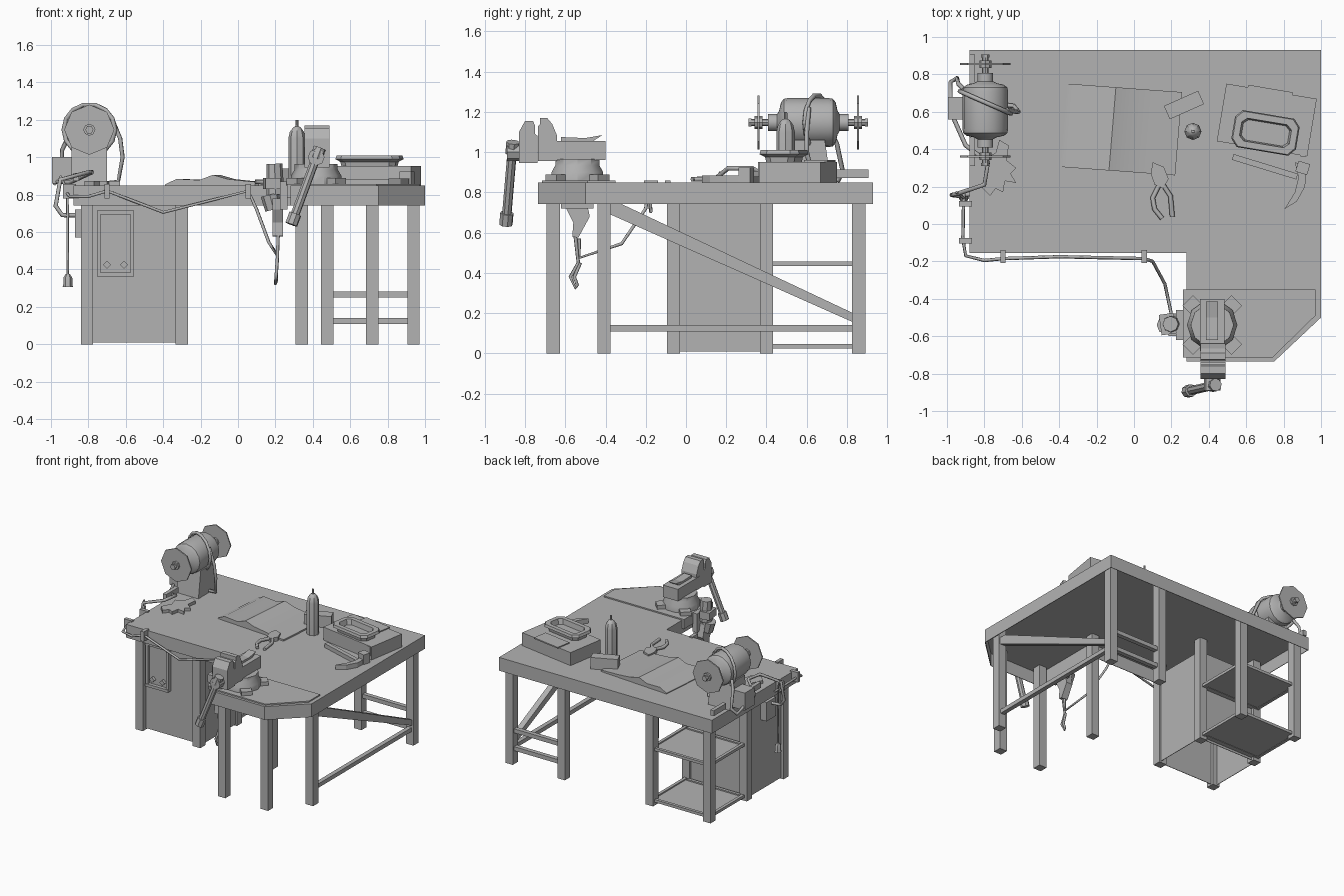
import bpy, bmesh
from math import sin, cos, pi, radians
from mathutils import Vector, Matrix

default_cube = bpy.data.objects.get("Cube")
if default_cube:
    bpy.data.objects.remove(default_cube, do_unlink=True)

GREY = (.45, .45, .45, 1)
grey = bpy.data.materials.new("plain grey")
grey.use_nodes = True
grey.diffuse_color = GREY
grey.node_tree.nodes["Principled BSDF"].inputs["Base Color"].default_value = GREY

TOP = .848      # bench surface height
UNDER = .742    # lower edge of the bench top


def finish(name, bm, smooth=False):
    bmesh.ops.recalc_face_normals(bm, faces=bm.faces)
    mesh = bpy.data.meshes.new(name)
    bm.to_mesh(mesh)
    bm.free()
    mesh.materials.append(grey)
    obj = bpy.data.objects.new(name, mesh)
    bpy.context.collection.objects.link(obj)
    if smooth:
        bpy.ops.object.select_all(action='DESELECT')
        obj.select_set(True)
        bpy.context.view_layer.objects.active = obj
        bpy.ops.object.shade_smooth_by_angle(angle=radians(35))
    return obj


def loft(name, rings, smooth=False, open_base=False):
    """Skin a stack of equal rings and cap the ends."""
    bm = bmesh.new()
    loops = [[bm.verts.new(p) for p in ring] for ring in rings]
    count = len(loops[0])
    for low, high in zip(loops, loops[1:]):
        for i in range(count):
            j = (i + 1) % count
            bm.faces.new((low[i], low[j], high[j], high[i]))
    if not open_base:
        bm.faces.new(loops[0])
    bm.faces.new(loops[-1])
    return finish(name, bm, smooth)


def box(name, xs, ys, zs, turn=0):
    """Box from ranges, optionally turned about its own vertical axis."""
    centre = Vector((sum(xs) / 2, sum(ys) / 2, sum(zs) / 2))
    size = (xs[1] - xs[0], ys[1] - ys[0], zs[1] - zs[0], 1)
    bm = bmesh.new()
    bmesh.ops.create_cube(bm, size=1, matrix=Matrix.Translation(centre)
                          @ Matrix.Rotation(radians(turn), 4, 'Z') @ Matrix.Diagonal(size))
    return finish(name, bm)


def slab(name, outline, low, high, open_base=False):
    rings = [[(x, y, z) for x, y in outline] for z in (low, high)]
    return loft(name, rings, open_base=open_base)


def shell(name, outline, low, high):
    """Thin-walled lid, open underneath."""
    obj = slab(name, outline, low, high, open_base=True)
    walls = obj.modifiers.new("walls", 'SOLIDIFY')
    walls.thickness = .006


def side_profile(name, outline, left, right):
    return loft(name, [[(x, y, z) for y, z in outline] for x in (left, right)])


def lathe(name, profile, origin, axis=(0, 0, 1), sides=12, smooth=True, phase=0):
    """Turn (radius, distance) pairs about an axis through origin."""
    turn = Vector(axis).to_track_quat('Z', 'Y')
    rings = []
    for radius, along in profile:
        angles = [phase + 2 * pi * i / sides for i in range(sides)]
        rings.append([Vector(origin) + turn @ Vector((radius * cos(a), radius * sin(a), along))
                      for a in angles])
    return loft(name, rings, smooth)


def rod(name, start, end, radius, end_radius=None, sides=8):
    span = Vector(end) - Vector(start)
    tip = radius if end_radius is None else end_radius
    return lathe(name, [(radius, 0), (tip, span.length)], start, span, sides)


def cable(name, points, radius=.009, closed=False):
    curve = bpy.data.curves.new(name, 'CURVE')
    curve.dimensions = '3D'
    curve.bevel_depth = radius
    curve.bevel_resolution = 1
    curve.use_fill_caps = True
    spline = curve.splines.new('POLY')
    spline.points.add(len(points) - 1)
    for point, place in zip(spline.points, points):
        point.co = (*place, 1)
    spline.use_cyclic_u = closed
    curve.materials.append(grey)
    bpy.context.collection.objects.link(bpy.data.objects.new(name, curve))


# Hollow bench top and protective plate with a folded lip
shell("bench_top", [(-.88, .93), (1, .93), (1, -.5), (.75, -.735), (.28, -.735),
                    (.28, -.155), (-.88, -.155)], UNDER, TOP)
slab("vise_plate", [(.262, -.35), (.97, -.35), (.97, -.49), (.74, -.715), (.262, -.715)],
     TOP, TOP + .01)
box("plate_lip", (.262, .28), (-.715, -.35), (UNDER + .04, TOP))

# Legs
LEG = .033
open_legs = [(.34, -.66), (.34, -.062), (.717, -.66), (.938, -.407), (.938, .858), (.478, .858)]
cabinet_legs = [(x, y) for x in (-.807, -.3) for y in (-.062, .4, .858)]
for x, y in open_legs + cabinet_legs:
    box("leg", (x - LEG, x + LEG), (y - LEG, y + LEG), (0, TOP - .005))

# Braces
for low in (.108, .25):
    box("back_brace", (.5, .92), (.84, .875), (low, low + .032))
box("side_brace", (.92, .955), (-.39, .84), (.108, .14))
side_profile("diagonal_brace", [(-.375, UNDER), (-.375, .69), (.83, .155), (.83, .2),
                                (-.32, UNDER)], .915, .96)

# Cabinet and the open shelves behind it
shell("cabinet", [(-.82, -.055), (-.28, -.055), (-.28, .41), (-.82, .41)], .01, UNDER)
for low in (.025, .435):
    box("shelf", (-.8, -.31), (.4, .855), (low + .003, low + .012))
    for x in (-.807, -.3):
        box("shelf_side_rail", (x - .012, x + .012), (.42, .84), (low, low + .022))
    for y in (.44, .858):
        box("shelf_cross_rail", (-.79, -.32), (y - .012, y + .012), (low, low + .022))

# Pocket panel on the cabinet front and outlet box on its side
box("pocket_panel", (-.735, -.575), (-.065, -.05), (.38, .71))
for x in (-.745, -.565):
    box("pocket_side", (x - .01, x + .01), (-.085, -.05), (.365, .715))
for z in (.375, .705):
    box("pocket_edge", (-.755, -.555), (-.092, -.05), (z - .012, z + .01))
for x in (-.7, -.61):
    rod("pocket_knob", (x, -.06, .425), (x, -.088, .425), .022, sides=4)
box("outlet_box", (-.872, -.81), (.11, .23), (.57, .72))

# Bench grinder
MOTOR = Vector((-.795, .608, 1.147))
BACK = Vector((0, 1, 0))
half = [(.122, .1), (.118, .122), (.1, .136), (.06, .145), (.042, .155), (.042, .2)]
lathe("grinder_motor", [(r, -t) for r, t in reversed(half)] + half, MOTOR, BACK, 16)
rod("grinder_shaft", MOTOR - BACK * .295, MOTOR + BACK * .295, .018)
for side in (-1, 1):
    hub = MOTOR + BACK * side * .247
    rod("grinder_wheel", hub - BACK * .005, hub + BACK * .005, .134, sides=8)
    rod("wheel_flange", hub - BACK * .02, hub + BACK * .02, .032)
    rod("wheel_nut", hub + BACK * .035 * side, hub + BACK * .05 * side, .022, sides=6)
    y = MOTOR.y + side * .22
    box("tool_rest", (-.88, -.85), (y - .078, y + .078), (.872, .915))
side_profile("grinder_pedestal", [(.5, TOP), (.72, TOP), (.69, 1.06), (.53, 1.06)], -.89, -.7)
box("switch_box", (-.995, -.89), (.56, .68), (.86, 1.0))
strap = [(MOTOR.x + .137 * cos(a), .65 - .06 * cos(a), MOTOR.z + .137 * sin(a))
         for a in [2 * pi * i / 14 for i in range(14)]]
cable("motor_strap", strap, .012, True)
cable("strap_tail", [(-.68, .61, 1.22), (-.63, .6, 1.1), (-.617, .6, 1.0), (-.64, .63, .87),
                     (-.72, .64, .86)], .012)
cable("back_cord", [(-.91, .72, 1.1), (-.94, .75, 1.04), (-.945, .78, .9), (-.98, .76, .86),
                    (-.98, .66, .89)], .012)

# Grinder lead with hanging plug
cable("grinder_lead", [(-.98, .6, .87), (-.9, .42, .865), (-.78, .33, .92), (-.8, .21, .92),
                       (-.95, .16, .88), (-.975, .155, .74), (-.94, .15, .69), (-.87, .16, .69)], .012)
cable("hanging_lead", [(-.95, .17, .9), (-.912, .14, .82), (-.91, .14, .36)], .007)
lathe("hanging_plug", [(.012, .07), (.024, .05), (.024, .015), (.028, 0)], (-.91, .14, .305), sides=6)

# Cable run along the bench edge, held by clips
cable("edge_cable", [(-.91, .18, .8), (-.915, -.08, .81), (-.9, -.17, .79), (-.8, -.195, .79),
                     (-.7, -.185, .82), (-.4, -.175, .705), (.055, -.185, .82), (.1, -.2, .72),
                     (.165, -.32, .545), (.21, -.53, .475), (.215, -.53, .57)])
for x in (-.7, .055):
    box("edge_clip", (x - .014, x + .014), (-.208, -.14), (.78, TOP + .01))
for y in (-.09, .108):
    box("side_clip", (-.935, -.865), (y - .014, y + .014), (.78, TOP + .01))

# Power tool hung on a bracket beside the vise
box("tool_bracket", (.225, .265), (-.62, -.46), (.72, .87))
rod("tool_body", (.2, -.535, .8), (.195, -.535, .965), .048, .042)
box("tool_head", (.14, .22), (-.59, -.48), (.83, .89), 8)
rod("tool_collar", (.17, -.54, .8), (.19, -.54, .72), .05, .045)
side_profile("tool_grip", [(-.6, .78), (-.5, .78), (-.478, .68), (-.535, .575), (-.565, .58),
                           (-.56, .65), (-.595, .72)], .185, .24)
cable("tool_hook", [(.215, -.55, .58), (.21, -.535, .45), (.205, -.575, .38),
                    (.2, -.55, .325), (.205, -.54, .34), (.205, -.555, .38), (.21, -.525, .45)], .009)

# Bench vise
VX, VY = .418, -.54
for turn in (45, 135):
    box("vise_lug", (VX - .185, VX + .185), (VY - .04, VY + .04), (TOP, .888), turn)
lathe("vise_base", [(.135, TOP), (.135, .9), (.115, .935), (.115, .965)], (VX, VY, 0), sides=10)
box("vise_body", (.352, .485), (-.68, -.4), (.96, 1.055))
side_profile("vise_horn", [(-.62, 1.05), (-.47, 1.05), (-.415, 1.085), (-.5, 1.07),
                           (-.62, 1.075)], .385, .45)
side_profile("fixed_jaw", [(-.735, .955), (-.64, .955), (-.64, 1.08), (-.665, 1.14), (-.69, 1.17),
                           (-.725, 1.17), (-.725, 1.14), (-.735, 1.13), (-.735, 1.08)], .355, .488)
side_profile("moving_jaw", [(-.83, .945), (-.737, .945), (-.737, 1.08), (-.75, 1.09), (-.75, 1.13),
                            (-.76, 1.155), (-.8, 1.155), (-.83, 1.1)], .355, .488)
rod("vise_screw", (VX, -.82, 1.0), (VX, -.89, 1.0), .045)
grip_top, grip_end = Vector((.437, -.86, 1.05)), Vector((.285, -.895, .64))
rod("vise_handle", grip_top, grip_end, .024)
for start, finish_end in ((grip_top, grip_end), (grip_end, grip_top)):
    rod("handle_cap", start, start.lerp(finish_end, .14), .034)

# Open booklet with waved pages
waves = [(0, .006), (.1, .036), (.3, .03), (.42, .058), (.55, .035), (.75, .022), (1, .012)]
corner, across, deep = Vector((-.39, .305, TOP)), Vector((.61, -.045, 0)), Vector((.037, .445, 0))
booklet = []
for end in (0, 1):
    crest = [corner + across * t + deep * end + Vector((0, 0, rise)) for t, rise in waves]
    booklet.append([corner + deep * end] + crest + [corner + across + deep * end])
loft("booklet", booklet, smooth=True)

# Small block and bottle
box("small_block", (.167, .367), (.597, .675), (TOP, .94), 24)
lathe("bottle", [(.046, TOP), (.046, 1.1), (.038, 1.135), (.02, 1.16), (.009, 1.165),
                 (.008, 1.2)], (.315, .495, 0), sides=8)

# Case with a shallow tray on its lid
TURN = -9.5
box("case", (.465, .955), (.4, .712), (TOP, .952), TURN)
box("lid_panel", (.6, .84), (.605, .725), (.95, .96), TURN)
box("case_latch", (.89, .92), (.36, .4), (.88, .95), TURN)
shape = [(-1, -.6), (-.8, -1), (.8, -1), (1, -.6), (1, .6), (.8, 1), (-.8, 1), (-1, .6)]
spin = Matrix.Rotation(radians(TURN), 3, 'Z')
steps = [(.145, .07, .95), (.15, .075, .975), (.175, .1, .99), (.168, .095, 1.01),
         (.135, .062, 1.01), (.125, .055, .97)]
loft("parts_tray", [[Vector((.703, .487, z)) + spin @ Vector((u * w, v * d, 0)) for u, v in shape]
                    for w, d, z in steps])

# Pick hammer
box("hammer_handle", (.52, .88), (.29, .322), (TOP, .88), -17)
slab("hammer_pick", [(.86, .33), (.92, .31), (.915, .2), (.87, .12), (.805, .08), (.86, .17),
                     (.88, .25)], TOP, .885)
box("hammer_face", (.87, .935), (.27, .33), (TOP, .925), -17)

# Pliers
slab("plier_jaws", [(.1, .33), (.16, .305), (.185, .24), (.155, .19), (.11, .21), (.09, .27)],
     TOP, .88)
cable("plier_handle_left", [(.14, .22, .868), (.1, .14, .868), (.11, .08, .868), (.15, .03, .865)], .013)
cable("plier_handle_right", [(.155, .21, .868), (.195, .15, .868), (.205, .04, .865)], .013)

# Work glove lying flat
slab("glove", [(-.82, .2), (-.77, .15), (-.74, .19), (-.7, .17), (-.69, .23), (-.63, .22),
               (-.66, .27), (-.63, .3), (-.68, .34), (-.67, .42), (-.72, .45), (-.74, .38),
               (-.8, .35), (-.78, .28)], TOP, .872)
